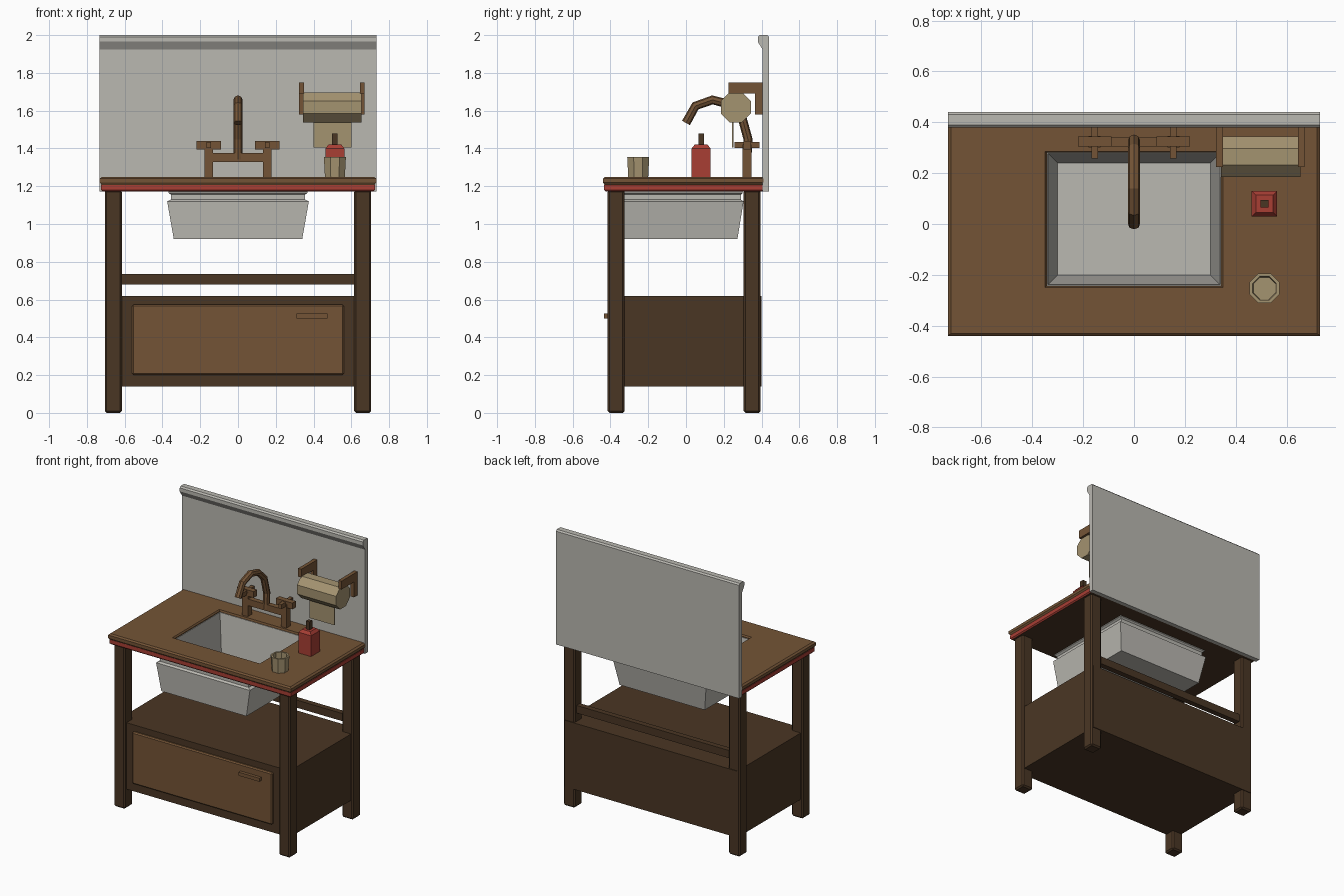
import bpy
import bmesh
import math

if "Cube" in bpy.data.objects:
    bpy.data.objects.remove(bpy.data.objects["Cube"])


def linear(value):
    value /= 255
    return value / 12.92 if value <= 0.04045 else ((value + 0.055) / 1.055) ** 2.4


def make_material(name, *rgb):
    material = bpy.data.materials.new(name)
    material.use_nodes = True
    colour = [linear(channel) for channel in rgb] + [1]
    material.diffuse_color = colour
    material.node_tree.nodes["Principled BSDF"].inputs["Base Color"].default_value = colour
    return material


wood = make_material("wood", 116, 84, 54)
dark_wood = make_material("dark wood", 74, 54, 36)
stone = make_material("pale grey", 186, 184, 177)
red = make_material("red", 168, 62, 52)
tan = make_material("tan", 164, 147, 112)


def finish(name, bm, *materials):
    bmesh.ops.recalc_face_normals(bm, faces=bm.faces)
    mesh = bpy.data.meshes.new(name)
    bm.to_mesh(mesh)
    bm.free()
    for material in materials:
        mesh.materials.append(material)
    obj = bpy.data.objects.new(name, mesh)
    bpy.context.collection.objects.link(obj)
    return obj


def loft(name, rings, *materials, cyclic=False, caps=(True, True)):
    """Join rings of points with quads; close the ends or join last to first."""
    bm = bmesh.new()
    loops = [[bm.verts.new(point) for point in ring] for ring in rings]
    pairs = list(zip(loops, loops[1:]))
    if cyclic:
        pairs.append((loops[-1], loops[0]))
    else:
        for loop, capped in zip((loops[0], loops[-1]), caps):
            if capped:
                bm.faces.new(loop)
    for low, high in pairs:
        for i in range(len(low)):
            j = (i + 1) % len(low)
            bm.faces.new((low[i], low[j], high[j], high[i]))
    return finish(name, bm, *materials)


def rect(half, front, back, z):
    return [(-half, front, z), (half, front, z), (half, back, z), (-half, back, z)]


def polygon(cx, cy, radius, z, sides=8):
    steps = [math.tau * (i + 0.5) / sides for i in range(sides)]
    return [(cx + radius * math.cos(a), cy + radius * math.sin(a), z) for a in steps]


def box(name, xs, ys, zs, material, bevel=0.0):
    bm = bmesh.new()
    bmesh.ops.create_cube(bm, size=1)
    for vert in bm.verts:
        vert.co = [span[0] if c < 0 else span[1] for c, span in zip(vert.co, (xs, ys, zs))]
    if bevel:
        bmesh.ops.bevel(bm, geom=bm.edges[:], offset=bevel, segments=1, affect='EDGES')
    return finish(name, bm, material)


def extrude_x(name, profile, x0, x1, material):
    return loft(name, [[(x, y, z) for y, z in profile] for x in (x0, x1)], material)


# Frame: legs, cabinet, rail
for side, sx in (("right", -0.66), ("left", 0.66)):
    for end, y in (("front", -0.37), ("back", 0.35)):
        box(f"{end}_{side}_leg", (sx - 0.045, sx + 0.045), (y - 0.045, y + 0.045),
            (0, 1.18), dark_wood, 0.01)
box("cabinet", (-0.69, 0.69), (-0.395, 0.40), (0.14, 0.62), dark_wood)
box("back_rail", (-0.62, 0.62), (0.33, 0.37), (0.68, 0.735), dark_wood)
box("cabinet_door", (-0.56, 0.56), (-0.412, -0.38), (0.2, 0.575), wood, 0.008)
box("door_handle", (0.31, 0.475), (-0.435, -0.405), (0.5, 0.525), wood)

# Countertop and the red band under it, both open for the basin
loft("countertop", [
    rect(0.72, -0.43, 0.41, 1.205), rect(0.732, -0.44, 0.41, 1.22),
    rect(0.732, -0.44, 0.41, 1.24), rect(0.72, -0.43, 0.41, 1.25),
    rect(0.35, -0.25, 0.285, 1.25), rect(0.343, -0.243, 0.282, 1.24),
    rect(0.343, -0.243, 0.282, 1.205)], wood, cyclic=True)
band = loft("red_band", [
    rect(0.717, -0.425, 0.41, 1.172), rect(0.725, -0.433, 0.41, 1.18),
    rect(0.725, -0.433, 0.41, 1.207), rect(0.343, -0.243, 0.282, 1.207),
    rect(0.343, -0.243, 0.282, 1.172)], red, dark_wood, cyclic=True)
for face in band.data.polygons:
    if face.normal.z < -0.9:
        face.material_index = 1

# Basin: tapered outside, flange, tapered inside
loft("basin", [
    rect(0.34, -0.39, 0.272, 0.92), rect(0.375, -0.40, 0.305, 1.12),
    rect(0.355, -0.385, 0.29, 1.13), rect(0.355, -0.385, 0.29, 1.155),
    rect(0.368, -0.395, 0.3, 1.165), rect(0.368, -0.395, 0.3, 1.175),
    rect(0.342, -0.242, 0.281, 1.18), rect(0.342, -0.242, 0.281, 1.235),
    rect(0.338, -0.238, 0.277, 1.235), rect(0.30, -0.20, 0.24, 0.95)], stone)

# Backsplash with a lipped top
extrude_x("backsplash", [
    (0.405, 1.172), (0.44, 1.172), (0.44, 1.99), (0.43, 2.0), (0.39, 2.0),
    (0.38, 1.99), (0.38, 1.965), (0.405, 1.925)], -0.732, 0.732, stone)

# Tap posts, cross handles and bridge
for side, x in (("right", -0.155), ("left", 0.155)):
    box(f"{side}_tap_post", (x - 0.023, x + 0.023), (0.3, 0.346), (1.24, 1.42), wood)
    box(f"{side}_tap_bar", (x - 0.066, x + 0.066), (0.305, 0.345), (1.395, 1.44), wood)
    box(f"{side}_tap_cross", (x - 0.013, x + 0.013), (0.257, 0.39), (1.402, 1.434), wood)
box("tap_bridge", (-0.155, 0.155), (0.305, 0.341), (1.328, 1.375), wood)

# Curved spout
curve = bpy.data.curves.new("spout", 'CURVE')
curve.dimensions = '3D'
curve.bevel_depth = 0.024
curve.bevel_resolution = 2
curve.use_fill_caps = True
path = [(0.322, 1.34), (0.328, 1.45), (0.295, 1.57), (0.225, 1.635),
        (0.14, 1.657), (0.05, 1.625), (0.0, 1.535)]
spline = curve.splines.new('POLY')
spline.points.add(len(path) - 1)
for point, (y, z) in zip(spline.points, path):
    point.co = (0, y, z, 1)
spline.use_smooth = False
spout = bpy.data.objects.new("spout", curve)
curve.materials.append(wood)
bpy.context.collection.objects.link(spout)

# Paper roll on two brackets, with a hanging sheet
roll = [(y, z) for y, z, _ in polygon(0.264, 1.618, 0.086, 0)]
extrude_x("paper_roll", roll, 0.343, 0.655, tan)
bracket = [(0.225, 1.69), (0.365, 1.69), (0.365, 1.58), (0.41, 1.58),
           (0.41, 1.75), (0.225, 1.75)]
for side, x in (("right", 0.323), ("left", 0.645)):
    extrude_x(f"{side}_roll_bracket", bracket, x, x + 0.026, wood)
box("paper_sheet", (0.4, 0.6), (0.244, 0.252), (1.405, 1.56), tan)

# Soap bottle with pump
def square(half, z):
    return [(0.513 + x, 0.08 + y, z) for x, y, _ in rect(half, -half, half, 0)]


loft("soap_bottle", [square(0.05, 1.245), square(0.05, 1.4), square(0.034, 1.42)], red)
loft("soap_pump", [square(0.015, 1.41), square(0.015, 1.478)], dark_wood)

# Eight-sided cup
loft("cup", [polygon(0.513, -0.253, radius, z) for radius, z in
             ((0.057, 1.245), (0.063, 1.355), (0.05, 1.355), (0.047, 1.27))], tan)
